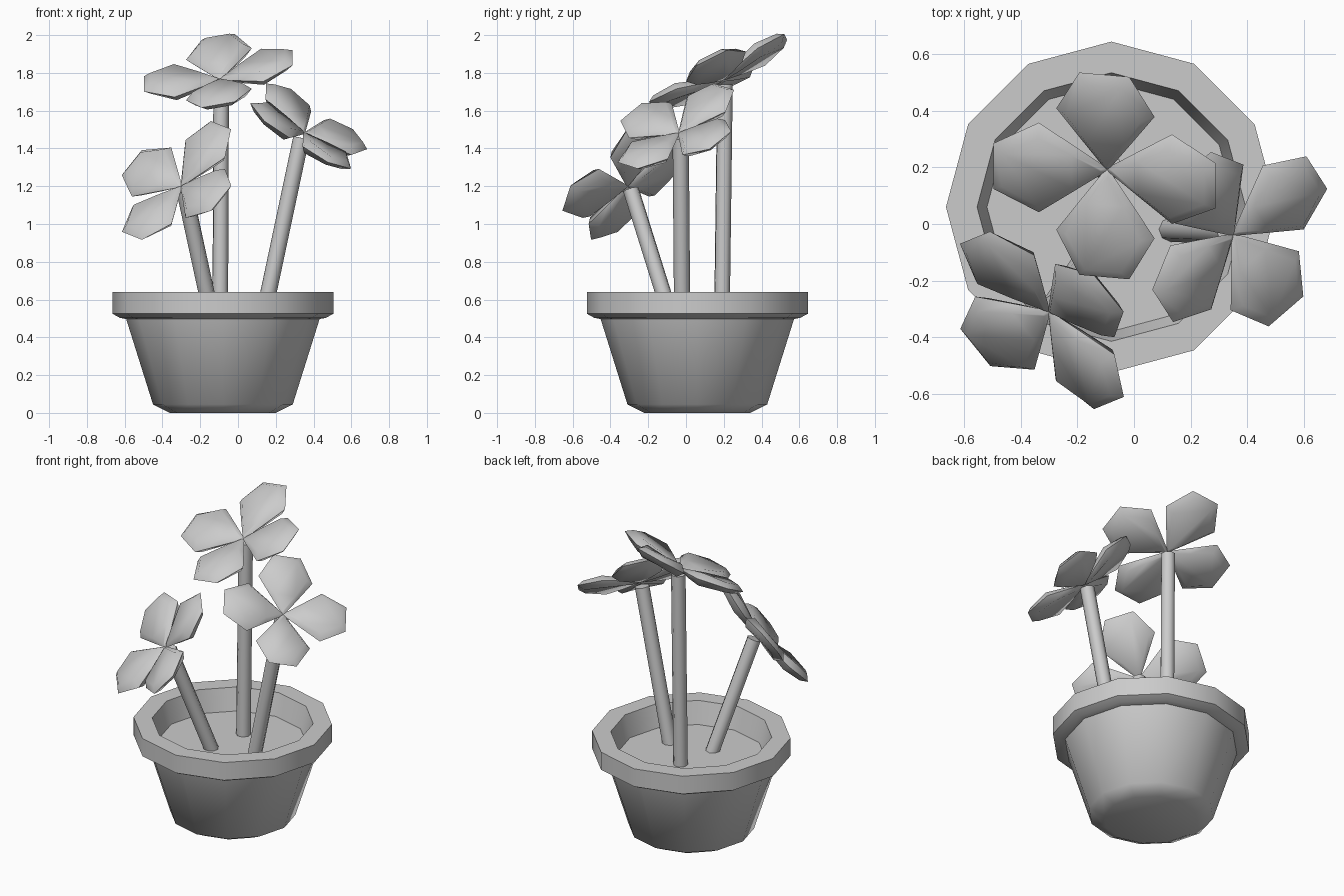
import bpy, bmesh, math
from mathutils import Vector, Matrix

if "Cube" in bpy.data.objects:
    bpy.data.objects.remove(bpy.data.objects["Cube"])


def finish(bm, name, angle=60):
    bmesh.ops.recalc_face_normals(bm, faces=bm.faces)
    mesh = bpy.data.meshes.new(name)
    bm.to_mesh(mesh)
    bm.free()
    ob = bpy.data.objects.new(name, mesh)
    bpy.context.collection.objects.link(ob)
    bpy.ops.object.select_all(action='DESELECT')
    ob.select_set(True)
    bpy.context.view_layer.objects.active = ob
    bpy.ops.object.shade_smooth_by_angle(angle=math.radians(angle))
    return ob


def loft(bm, rings, cap_start=True, cap_end=True):
    loops = [[bm.verts.new(p) for p in ring] for ring in rings]
    n = len(loops[0])
    for a, b in zip(loops, loops[1:]):
        for i in range(n):
            j = (i + 1) % n
            bm.faces.new((a[i], a[j], b[j], b[i]))
    if cap_start:
        bm.faces.new(loops[0][::-1])
    if cap_end:
        bm.faces.new(loops[-1])


def circle(r, z, sides, cx=0, cy=0):
    return [(cx + r * math.cos(2 * math.pi * i / sides),
             cy + r * math.sin(2 * math.pi * i / sides), z) for i in range(sides)]


# Pot: twelve-sided profile from the base over the rim and down to the soil
PROFILE = [(0.28, 0.0), (0.37, 0.045), (0.512, 0.497), (0.545, 0.503),
           (0.585, 0.525), (0.585, 0.64), (0.475, 0.64), (0.44, 0.50)]
bm = bmesh.new()
loft(bm, [circle(r, z, 12, -0.08, 0.06) for r, z in PROFILE])
finish(bm, "pot")


# Stems
def stem(name, a, b, r=0.043):
    a, b = Vector(a), Vector(b)
    rot = (b - a).to_track_quat('Z', 'Y').to_matrix().to_4x4()
    bm = bmesh.new()
    loft(bm, [circle(r, 0, 8), circle(r, (b - a).length, 8)])
    bm.transform(Matrix.Translation(a) @ rot)
    finish(bm, name, 50)


# Flowers: four puffy petals, slightly cupped, around a tilted axis
def petal_ring(half, heights, cup=0.13):
    right = [(r, -w, cup * r + h) for (r, w), h in zip(half, heights)]
    left = [(r, w, cup * r + h) for (r, w), h in zip(half, heights)]
    return right + left[::-1]


OUTER = [(0.0, 0.006), (0.11, 0.085), (0.24, 0.177), (0.40, 0.09)]
INNER = [(0.02, 0.004), (0.12, 0.065), (0.235, 0.135), (0.365, 0.065)]


def flower(name, centre, normal, along, scale):
    z = Vector(normal).normalized()
    x = Vector(along)
    x = (x - z * x.dot(z)).normalized()
    y = z.cross(x)
    frame = Matrix((x, y, z)).transposed().to_4x4()
    lift = [0.012, 0.028, 0.04, 0.03]
    bm = bmesh.new()
    for k in range(4):
        part = [petal_ring(INNER, [-h for h in lift]),
                petal_ring(OUTER, [0, 0, 0, 0]),
                petal_ring(INNER, lift)]
        turn = Matrix.Rotation(k * math.pi / 2, 3, 'Z')
        loft(bm, [[turn @ Vector(p) for p in ring] for ring in part])
    bm.transform(Matrix.Translation(centre) @ frame @ Matrix.Scale(scale, 4))
    finish(bm, name)


PLANTS = [
    # name, stem base, flower centre, facing, petal direction, size
    ("tall", (-0.094, 0.19, 0.49), (-0.095, 0.193, 1.765), (-0.22, -0.5, 1), (0, 0.44, 0.22), 1.0),
    ("left", (-0.135, -0.075, 0.49), (-0.30, -0.31, 1.20), (-0.51, -0.61, 0.61), (0.32, 0.13, 0.40), 0.97),
    ("right", (0.13, -0.02, 0.49), (0.35, -0.038, 1.48), (0.505, -0.33, 0.80), (-0.195, 0.305, 0.25), 0.92),
]
for name, base, centre, facing, along, size in PLANTS:
    tip = Vector(centre) - Vector(facing).normalized() * 0.03
    stem(name + "_stem", base, tip)
    flower(name + "_flower", centre, facing, along, size)
